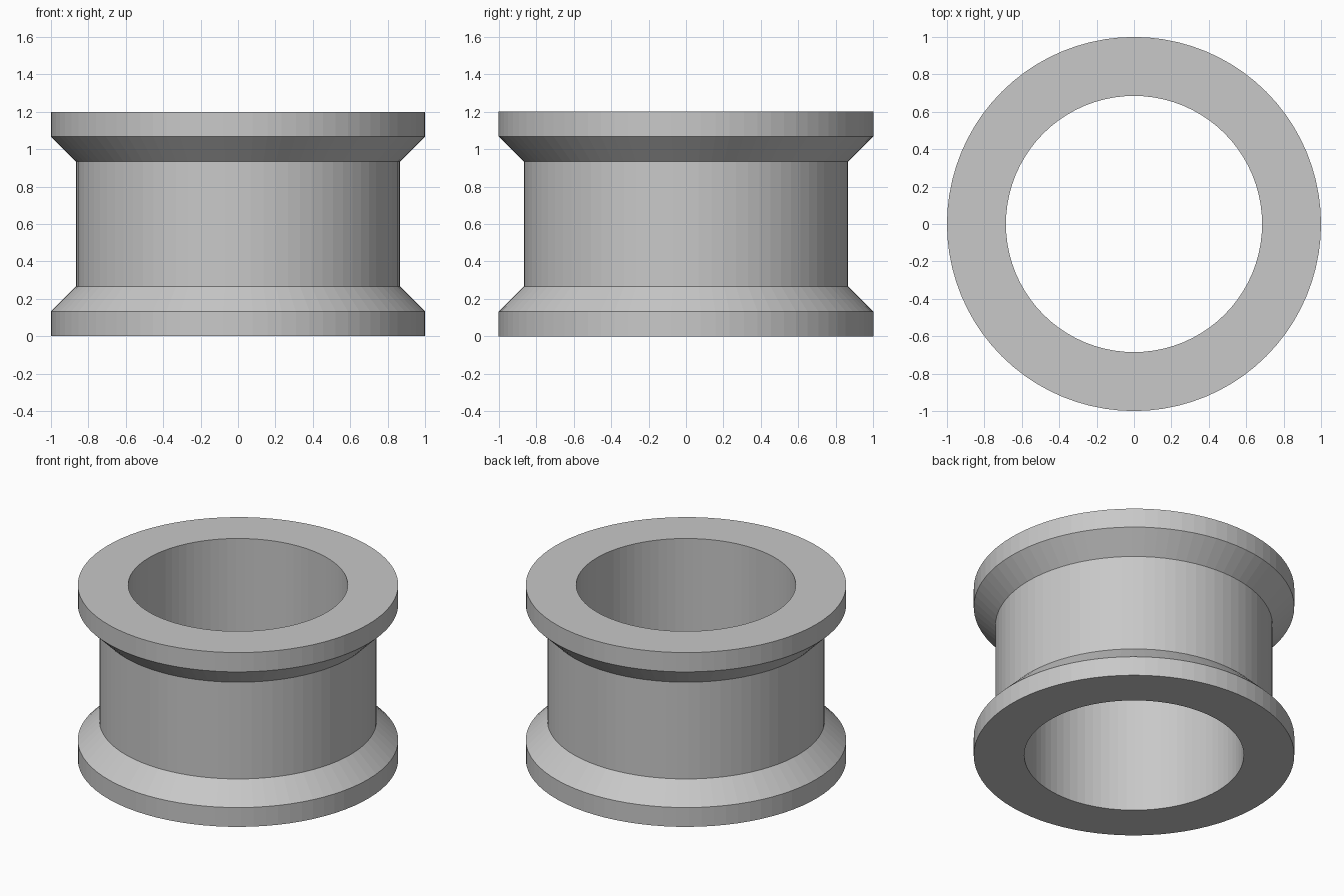
import bpy
import bmesh
from math import cos, sin, tau

cube = bpy.data.objects.get("Cube")
if cube:
    bpy.data.objects.remove(cube, do_unlink=True)

SEGMENTS = 80
HEIGHT = 1.2
RIM_RADIUS, BODY_RADIUS, BORE_RADIUS = 1.0, 0.865, 0.685
RIM_TOP, BEVEL_TOP = 0.133, 0.267

# Plain grey material
grey = bpy.data.materials.new("grey")
grey.use_nodes = True
grey.diffuse_color = (0.58, 0.58, 0.58, 1)
grey.node_tree.nodes["Principled BSDF"].inputs["Base Color"].default_value = grey.diffuse_color

# Closed cross-section: lower half of the outside, mirrored to the upper half
lower = [(BORE_RADIUS, 0), (RIM_RADIUS, 0), (RIM_RADIUS, RIM_TOP), (BODY_RADIUS, BEVEL_TOP)]
profile = lower + [(r, HEIGHT - z) for r, z in reversed(lower)]

# Revolve the section into a hollow flanged ring
bm = bmesh.new()
rings = []
for r, z in profile:
    rings.append([bm.verts.new((r * cos(tau * i / SEGMENTS), r * sin(tau * i / SEGMENTS), z))
                  for i in range(SEGMENTS)])
for k, ring in enumerate(rings):
    following = rings[(k + 1) % len(rings)]
    for i in range(SEGMENTS):
        j = (i + 1) % SEGMENTS
        bm.faces.new((ring[i], ring[j], following[j], following[i]))
bmesh.ops.recalc_face_normals(bm, faces=bm.faces)

mesh = bpy.data.meshes.new("flanged_ring")
bm.to_mesh(mesh)
bm.free()
mesh.materials.append(grey)
spool = bpy.data.objects.new("flanged_ring", mesh)
bpy.context.collection.objects.link(spool)
